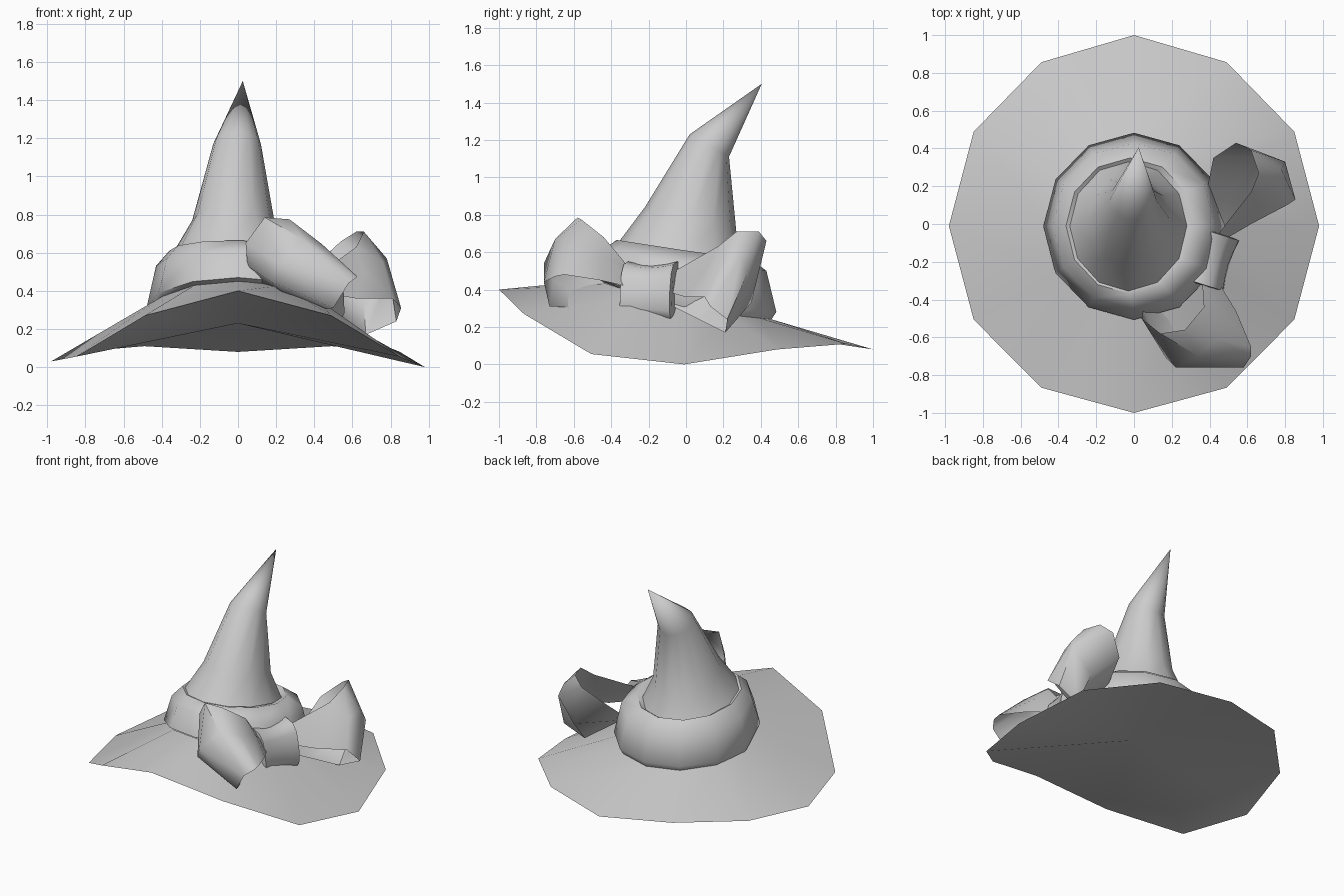
import bpy
from math import sin, cos, radians

N = 12


def make(name, verts, faces, angle=50):
    me = bpy.data.meshes.new(name)
    me.from_pydata(verts, [], faces)
    me.update()
    ob = bpy.data.objects.new(name, me)
    bpy.context.collection.objects.link(ob)
    bpy.ops.object.select_all(action='DESELECT')
    ob.select_set(True)
    bpy.context.view_layer.objects.active = ob
    bpy.ops.object.shade_smooth_by_angle(angle=radians(angle))
    return ob


def loft(name, rows, closed=True, tip=None, base=None, angle=50):
    """Skin equal-length rows of points, optionally fanned to end points."""
    n = len(rows[0])
    verts = [p for r in rows for p in r]
    span = range(n if closed else n - 1)
    faces = [(k * n + i, k * n + (i + 1) % n, (k + 1) * n + (i + 1) % n, (k + 1) * n + i)
             for k in range(len(rows) - 1) for i in span]
    if base:
        verts.append(base)
        faces += [((i + 1) % n, i, len(verts) - 1) for i in span]
    if tip:
        off = (len(rows) - 1) * n
        verts.append(tip)
        faces += [(off + i, off + (i + 1) % n, len(verts) - 1) for i in span]
    return make(name, verts, faces, angle)


def ring(cx, cy, rx, ry, z_front, z_mid, z_back):
    """Oval ring whose height bends from front to back."""
    pts = []
    for i in range(N):
        a = 2 * cos(0) * 3.14159265 * i / N
        s = sin(a)
        z = z_mid + ((z_back - z_mid) * s if s > 0 else (z_mid - z_front) * s)
        pts.append((cx + rx * cos(a), cy + ry * s, z))
    return pts


# Brim: drooping twelve-sided disc, heights listed from back to front
heights = [0.08, 0.11, 0.08, 0.01, 0.055, 0.27, 0.40]
rim = []
for i in range(N):
    a = radians(30 * i)
    step = round(abs(((30 * i - 90 + 180) % 360) - 180) / 30)
    x, y = 0.98 * cos(a), 0.995 * sin(a)
    rim.append((x, y - 0.01 * abs(cos(a)), heights[step] + (0.02 if x < -0.9 else 0)))
rim[3 * 1] = (0, 1, 0.08)
rim[9] = (0, -1, 0.40)
rim[0] = (0.98, -0.01, 0.0)
loft("brim", [rim, ring(0, -0.01, 0.46, 0.47, 0.45, 0.29, 0.24)],
     base=(0, 0, 0.23))

# Hat band: rounded roll around the crown
loft("hat_band", [
    ring(0, -0.01, 0.455, 0.46, 0.45, 0.28, 0.23),
    ring(0, -0.012, 0.48, 0.495, 0.47, 0.31, 0.28),
    ring(0, -0.01, 0.43, 0.44, 0.61, 0.53, 0.50),
    ring(-0.02, -0.01, 0.34, 0.36, 0.665, 0.61, 0.56),
    ring(-0.03, -0.01, 0.29, 0.32, 0.65, 0.59, 0.53)], angle=60)

# Crown: bent cone
loft("crown", [
    ring(-0.03, -0.01, 0.31, 0.345, 0.66, 0.60, 0.53),
    ring(-0.025, 0.025, 0.215, 0.245, 0.84, 0.77, 0.70),
    ring(-0.005, 0.125, 0.125, 0.105, 1.23, 1.17, 1.11)],
    tip=(0.025, 0.405, 1.5), angle=60)

# Bow loops: ribbon edges and bulged middle, running out from the knot and back
loft("front_bow_loop", [
    [(.36, -.29, .50), (.37, -.44, .68), (.27, -.56, .775), (.14, -.58, .785),
     (.04, -.50, .65), (.05, -.45, .53), (.11, -.39, .42), (.31, -.28, .42)],
    [(.40, -.29, .46), (.46, -.45, .58), (.44, -.61, .645), (.34, -.70, .67),
     (.22, -.76, .54), (.17, -.71, .45), (.27, -.55, .36), (.35, -.28, .36)],
    [(.43, -.28, .41), (.54, -.46, .45), (.62, -.65, .48), (.62, -.70, .47),
     (.58, -.76, .44), (.50, -.73, .31), (.42, -.52, .30), (.40, -.27, .31)]],
    closed=False, angle=60)
loft("back_bow_loop", [
    [(.44, -.06, .50), (.62, .17, .63), (.66, .27, .71), (.62, .39, .71),
     (.54, .43, .66), (.42, .35, .55), (.39, .20, .42), (.40, -.06, .42)],
    [(.47, -.06, .44), (.66, .10, .50), (.76, .19, .55), (.78, .29, .57),
     (.80, .33, .49), (.66, .35, .33), (.48, .14, .32), (.43, -.06, .36)],
    [(.50, -.07, .38), (.62, .00, .36), (.81, .10, .36), (.855, .13, .31),
     (.83, .22, .24), (.67, .21, .17), (.54, .05, .25), (.47, -.07, .31)]],
    closed=False, angle=60)

# Knot: flared sleeve along the bow direction
rows = []
for t, s in [(-.145, .8), (-.14, 1.03), (-.08, .95), (0, .9), (.08, .95), (.14, 1.03), (.145, .8)]:
    row = []
    for i in range(N):
        a = radians(30 * i)
        c, h = cos(a), sin(a)
        u = s * 0.115 * (abs(c) ** .7) * (1 if c > 0 else -1)
        w = s * 0.16 * (abs(h) ** .7) * (1 if h > 0 else -1)
        u -= 0.15 * w
        row.append((0.40 + t * .3 + u * .95, -0.185 + t * .95 - u * .3, 0.385 + w))
    rows.append(row)
loft("bow_knot", rows, base=(0.36, -0.31, 0.385), tip=(0.44, -0.06, 0.385))
